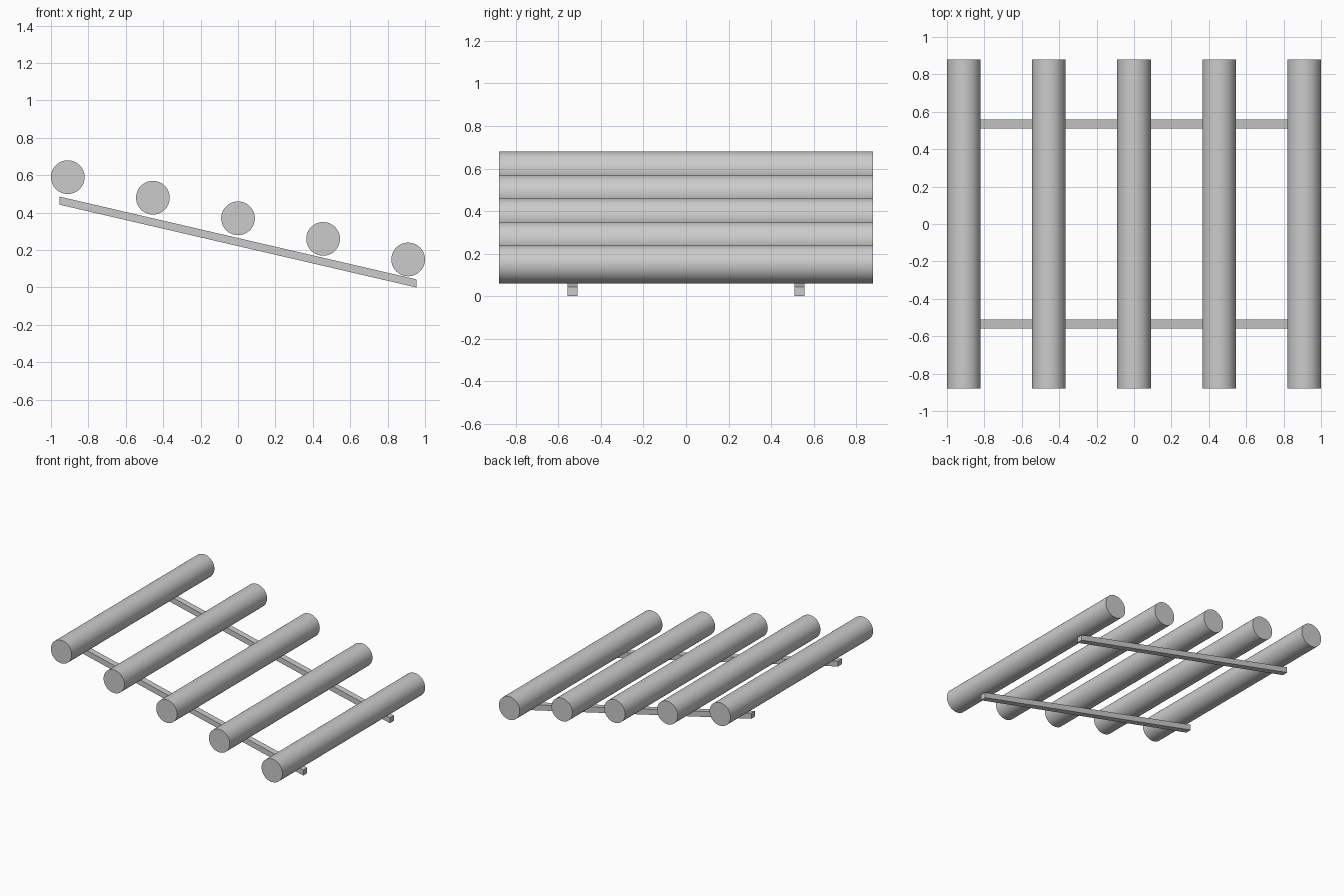
import bpy
import bmesh
from math import radians
from mathutils import Vector

cube = bpy.data.objects.get("Cube")
if cube:
    bpy.data.objects.remove(cube, do_unlink=True)

# Single grey finish
GREY = (0.6, 0.6, 0.6, 1)
metal = bpy.data.materials.new("grey_metal")
metal.use_nodes = True
metal.diffuse_color = GREY
metal.node_tree.nodes["Principled BSDF"].inputs["Base Color"].default_value = GREY

COUNT = 5
RADIUS = 0.09
LENGTH = 1.76
HIGH = Vector((-0.91, 0, 0.59))
LOW = Vector((0.91, 0, 0.15))


def add_roller(index):
    """Smooth cylinder lying along y, stepped down the slope."""
    bpy.ops.mesh.primitive_cylinder_add(
        vertices=64, radius=RADIUS, depth=LENGTH,
        location=HIGH.lerp(LOW, index / (COUNT - 1)),
        rotation=(radians(90), 0, 0))
    roller = bpy.context.object
    roller.name = f"roller_{index + 1}"
    roller.data.materials.append(metal)
    bpy.ops.object.shade_smooth_by_angle(angle=radians(30))


def add_rail(name, y):
    """Sloping bar with upright ends, extruded from its side profile."""
    half, width, thick, rise = 0.955, 0.048, 0.043, 0.443
    profile = [(-half, rise), (half, 0), (half, thick), (-half, rise + thick)]
    bm = bmesh.new()
    face = bm.faces.new([bm.verts.new((x, y - width / 2, z)) for x, z in profile])
    result = bmesh.ops.extrude_face_region(bm, geom=[face])
    verts = [v for v in result["geom"] if isinstance(v, bmesh.types.BMVert)]
    bmesh.ops.translate(bm, verts=verts, vec=(0, width, 0))
    bmesh.ops.recalc_face_normals(bm, faces=bm.faces)
    mesh = bpy.data.meshes.new(name)
    bm.to_mesh(mesh)
    bm.free()
    mesh.materials.append(metal)
    bpy.context.collection.objects.link(bpy.data.objects.new(name, mesh))


# Rollers
for i in range(COUNT):
    add_roller(i)

# Support rails beneath the rollers
add_rail("front_rail", -0.534)
add_rail("back_rail", 0.534)
